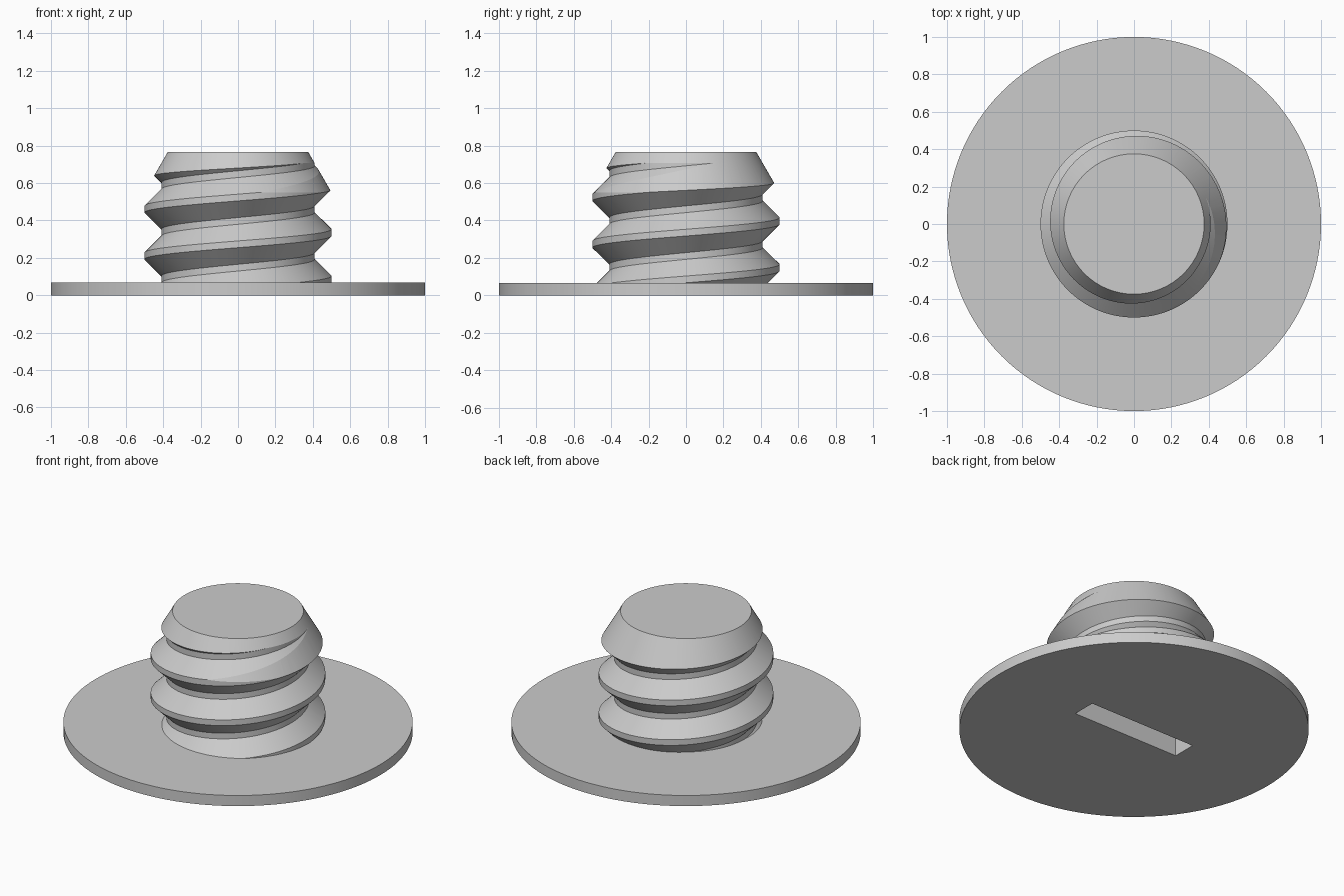
import bpy, bmesh, math

default = bpy.data.objects.get("Cube")
if default:
    bpy.data.objects.remove(default, do_unlink=True)

SEG = 128
PITCH = 0.25
FLANGE_TOP = 0.067
TOP = 0.767
TOP_RADIUS = 0.375
ROOT, CREST = 0.41, 0.5
CREST_AT_ZERO = 0.335    # height of a crest on the +x side

grey = bpy.data.materials.new("plain grey")
grey.use_nodes = True
grey.diffuse_color = (0.6, 0.6, 0.6, 1)
grey.node_tree.nodes["Principled BSDF"].inputs["Base Color"].default_value = (0.6, 0.6, 0.6, 1)


def make_object(name, bm):
    bmesh.ops.recalc_face_normals(bm, faces=bm.faces[:])
    mesh = bpy.data.meshes.new(name)
    bm.to_mesh(mesh)
    bm.free()
    obj = bpy.data.objects.new(name, mesh)
    bpy.context.collection.objects.link(obj)
    mesh.materials.append(grey)
    return obj


def ring_point(radius, step, z):
    a = math.tau * step / SEG
    return (radius * math.cos(a), radius * math.sin(a), z)


def lathe(name, profile):
    """Closed solid turned from (radius, z) points, with flat ends."""
    bm = bmesh.new()
    rings = [[bm.verts.new(ring_point(r, i, z)) for i in range(SEG)] for r, z in profile]
    for low, high in zip(rings, rings[1:]):
        for i in range(SEG):
            j = (i + 1) % SEG
            bm.faces.new((low[i], low[j], high[j], high[i]))
    bm.faces.new(rings[0])
    bm.faces.new(rings[-1])
    return make_object(name, bm)


def helical_rod(name):
    """Long right-handed screw, later trimmed to length."""
    section = [(CREST, -0.018), (CREST, 0.018), (ROOT, 0.107), (ROOT, 0.143)]
    rows = [(r, CREST_AT_ZERO + PITCH * turn + dz) for turn in range(-3, 4) for r, dz in section]
    bm = bmesh.new()
    cols = [[bm.verts.new(ring_point(r, i, z + PITCH * i / SEG)) for r, z in rows]
            for i in range(SEG)]
    # the last column joins the first one turn higher
    cols.append(cols[0][len(section):])
    for a, b in zip(cols, cols[1:]):
        for k in range(min(len(a), len(b)) - 1):
            bm.faces.new((a[k], b[k], b[k + 1], a[k + 1]))
    # close both open ends with fans to the axis
    tips = [bm.verts.new((0, 0, z)) for z in (-1, 2)]
    for e in [e for e in bm.edges if e.is_boundary]:
        high = e.verts[0].co.z + e.verts[1].co.z > TOP
        bm.faces.new((*e.verts, tips[int(high)]))
    return make_object(name, bm)


def cut(obj, tool, operation):
    mod = obj.modifiers.new("cut", "BOOLEAN")
    mod.operation = operation
    mod.solver = "EXACT"
    mod.object = tool
    bpy.context.view_layer.objects.active = obj
    bpy.ops.object.modifier_apply(modifier=mod.name)


# Flange disc and threaded plug
flange = lathe("flange_disc", [(1, 0), (1, FLANGE_TOP)])
plug = helical_rod("threaded_plug")

# Trim the screw to length with a tapered lead-in at the top
wide = 0.6
shoulder = TOP - (wide - TOP_RADIUS) / math.tan(math.radians(30))
limiter = lathe("trim_helper", [(wide, FLANGE_TOP), (wide, shoulder), (TOP_RADIUS, TOP)])
cut(plug, limiter, "INTERSECT")

# Driver slot in the underside
bm = bmesh.new()
bmesh.ops.create_cube(bm, size=1)
bmesh.ops.scale(bm, vec=(0.75, 0.15, 0.4), verts=bm.verts)
slot = make_object("slot_helper", bm)
for part in (flange, plug):
    cut(part, slot, "DIFFERENCE")

for helper in (limiter, slot):
    bpy.data.objects.remove(helper, do_unlink=True)

# Smooth round surfaces, crisp thread edges
for part in (flange, plug):
    bpy.ops.object.select_all(action="DESELECT")
    part.select_set(True)
    bpy.context.view_layer.objects.active = part
    bpy.ops.object.shade_smooth_by_angle(angle=math.radians(12))
